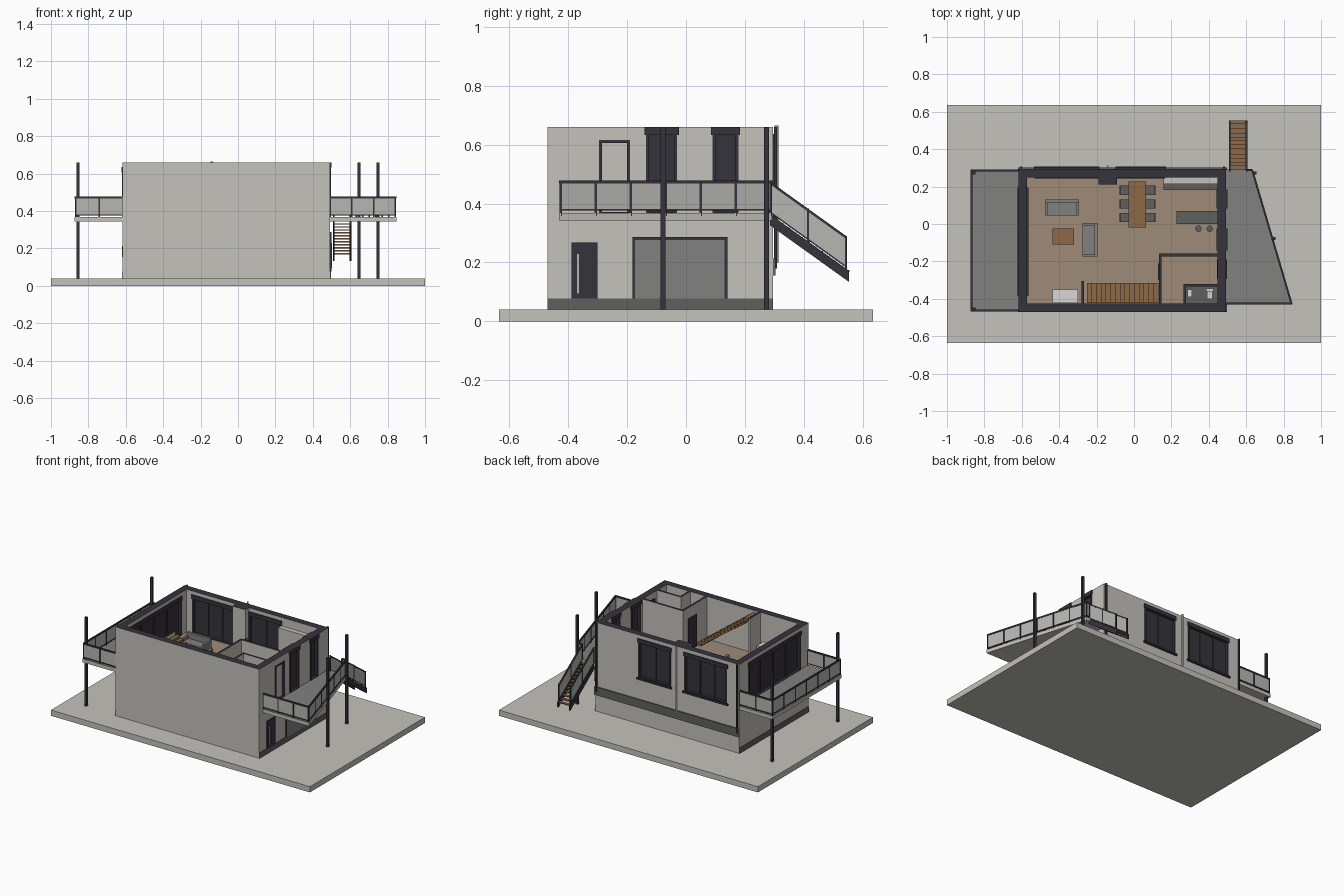
import bpy, math
from mathutils import Vector

cube = bpy.data.objects.get("Cube")
if cube:
    bpy.data.objects.remove(cube)


def material(name, r, g, b):
    m = bpy.data.materials.new(name)
    m.use_nodes = True
    m.diffuse_color = (r, g, b, 1)
    m.node_tree.nodes["Principled BSDF"].inputs["Base Color"].default_value = (r, g, b, 1)
    return m


CONCRETE = material("light concrete", .55, .54, .50)
DARK = material("charcoal", .036, .033, .043)
GREY = material("mid grey", .22, .22, .215)
SLATE = material("slate grey", .115, .115, .112)
WOOD = material("brown wood", .27, .14, .062)
FLOOR = material("tan floor", .34, .26, .19)
PANEL = material("railing glass", .47, .47, .44)
WHITE = material("white", .68, .69, .68)

HEX = [(0, 3, 2, 1), (4, 5, 6, 7), (0, 1, 5, 4), (1, 2, 6, 5), (2, 3, 7, 6), (3, 0, 4, 7)]


def add(name, hexes, mat, top=None, top_z=None):
    """One object from eight-cornered solids; faces at top_z take the top material."""
    verts, faces = [], []
    for h in hexes:
        faces += [tuple(i + len(verts) for i in f) for f in HEX]
        verts += h
    me = bpy.data.meshes.new(name)
    me.from_pydata(verts, [], faces)
    me.materials.append(mat)
    if top:
        me.materials.append(top)
        for p in me.polygons:
            if p.normal.z > .9 and abs(p.center.z - top_z) < .002:
                p.material_index = 1
    ob = bpy.data.objects.new(name, me)
    bpy.context.scene.collection.objects.link(ob)
    return ob


def box(x0, x1, y0, y1, z0, z1):
    return [(x, y, z) for z in (z0, z1) for x, y in ((x0, y0), (x1, y0), (x1, y1), (x0, y1))]


def beam(p, q, t, lo, hi):
    """Upright slab from p to q, t thick, spanning lo..hi above the path."""
    p, q = Vector(p), Vector(q)
    d = q - p
    s = Vector((d.y, -d.x, 0)).normalized() * t / 2
    base = [p + s, q + s, q - s, p - s]
    return [tuple(v + Vector((0, 0, h))) for h in (lo, hi) for v in base]


def post(x, y, z0, z1, r=.007):
    return box(x - r, x + r, y - r, y + r, z0, z1)


def cyl(name, x, y, z0, z1, r, mat):
    bpy.ops.mesh.primitive_cylinder_add(vertices=16, radius=r, depth=z1 - z0, location=(x, y, (z0 + z1) / 2))
    ob = bpy.context.object
    ob.name = name
    ob.data.materials.append(mat)
    bpy.ops.object.shade_smooth_by_angle()


def railing(name, p, q, panels, h=.11):
    p, q = Vector(p), Vector(q)
    bars = [beam(p, q, .010, h - .010, h), beam(p, q, .008, .008, .014)]
    for i in range(panels + 1):
        v = p.lerp(q, i / panels)
        bars.append(post(v.x, v.y, v.z - .01, v.z + h, .004))
    add(name + "_frame", bars, DARK)
    add(name + "_glass", [beam(p, q, .004, .014, h - .010)], PANEL)


X0, X1, Y0, Y1 = -.617, .493, -.47, .295   # building footprint
FL, TOP, T = .362, .66, .046               # upper floor, wall top, wall thickness


def wall(name, axis, c0, c1, a, b, openings):
    """Upper wall along an axis with window frames and glass set in its openings."""
    def piece(u0, u1, z0, z1, k0=c0, k1=c1):
        return box(u0, u1, k0, k1, z0, z1) if axis == "x" else box(k0, k1, u0, u1, z0, z1)
    solid, frame, glass, u = [], [], [], a
    mid = (c0 + c1) / 2
    for o0, o1, z0, z1, panes, glazed in openings:
        solid.append(piece(u, o0, FL - .02, TOP))
        solid.append(piece(o0, o1, FL - .02, z0))
        if z1 < TOP - .001:
            solid.append(piece(o0, o1, z1, TOP))
        k0, k1, w = c0 - .004, c1 + .004, .010
        frame += [piece(o0, o0 + w, z0, z1, k0, k1), piece(o1 - w, o1, z0, z1, k0, k1),
                  piece(o0, o1, z1 - w, z1, k0, k1), piece(o0, o1, z0, z0 + .006, k0, k1)]
        for i in range(1, panes):
            m = o0 + (o1 - o0) * i / panes
            frame.append(piece(m - .005, m + .005, z0, z1, mid - .014, mid + .014))
        glass.append((glazed, piece(o0, o1, z0, z1, mid - .008, mid + .008)))
        if glazed:   # blind box over the glass
            frame.append(piece(o0 - .006, o1 + .006, z1 - .028, z1, c0 - .007, c1 + .007))
        u = o1
    solid.append(piece(u, b, FL - .02, TOP))
    add(name, solid, CONCRETE, DARK, TOP)
    if frame:
        add(name + "_frames", frame, DARK)
    for glazed, g in glass:
        add(name + ("_glass" if glazed else "_door_leaf"), [g], DARK if glazed else CONCRETE)


# Ground slab, lower storey and upper walls
add("ground_slab", [box(-1, 1, -.635, .635, 0, .04)], CONCRETE)
add("lower_storey", [box(X0, X1, Y0, Y1, .04, FL - .02)], CONCRETE)
add("upper_floor", [box(X0 + .01, X1 - .01, Y0 + .01, Y1 - .01, FL - .02, FL)], FLOOR)
wall("front_wall", "x", Y0, Y0 + T, X0, X1, [])
wall("back_wall", "x", Y1 - T, Y1, X0, X1,
     [(-.525, -.195, .365, .635, 3, True), (-.09, .16, .365, .635, 2, True)])
wall("deck_side_wall", "y", X0, X0 + T, Y0 + T, Y1 - T, [(-.38, .19, .365, .635, 4, True)])
wall("stair_side_wall", "y", X1 - T, X1, Y0 + T, Y1 - T,
     [(-.295, -.19, .365, .615, 1, False), (-.135, -.03, .365, TOP, 1, True), (.09, .178, .365, TOP, 1, True)])
add("wall_column", [box(-.19, -.09, .21, Y1 - T, FL, TOP)], CONCRETE, DARK, TOP)

# Plinth strips, back band and window sills
add("plinths", [box(X0 - .004, X0, Y0, Y1, .04, .077), box(X1, X1 + .004, Y0, Y1, .04, .077)], SLATE)
add("back_band", [box(X0 - .004, X1 + .004, Y1, Y1 + .008, .155, .213)], SLATE)
add("back_sills", [box(a, b, Y1, Y1 + .012, .352, .364) for a, b in ((-.535, -.185), (-.1, .17))], DARK)

# Ground floor doors on the stair side
add("entry_door", [box(X1, X1 + .007, -.388, -.30, .077, .268)], DARK)
add("entry_door_light", [box(X1, X1 + .009, -.370, -.363, .095, .228)], PANEL)
add("garage_frame", [box(X1, X1 + .006, -.182, .14, .077, .287)], DARK)
add("garage_door", [box(X1, X1 + .008, -.173, .131, .077, .277)], GREY)

# Rain pipes
cyl("back_downpipe", -.14, Y1 + .012, .20, TOP + .005, .006, CONCRETE)
add("corner_pipes", [post(x, Y1 + .008, .18, TOP, .005) for x in (X0 + .012, X1 - .012)], DARK)


# Decks
def deck(name, corners):
    add(name, [[(x, y, z) for z in (.343, .368) for x, y in corners]], CONCRETE, GREY, .368)


DZ = .368
tip, far = (.842, -.425, DZ), (.632, .288, DZ)
deck("square_deck", [(-.873, Y0 + .003), (X0, Y0 + .003), (X0, Y1 - .003), (-.873, Y1 - .003)])
deck("angled_deck", [(X1, -.43), (.848, -.43), (.635, .292), (X1, .292)])
railing("square_deck_front_rail", (X0, Y0 + .008, DZ), (-.868, Y0 + .008, DZ), 2)
railing("square_deck_side_rail", (-.868, Y0 + .008, DZ), (-.868, Y1 - .008, DZ), 6)
railing("square_deck_back_rail", (-.868, Y1 - .008, DZ), (X0, Y1 - .008, DZ), 2)
railing("angled_deck_front_rail", (X1, -.425, DZ), tip, 3)
railing("angled_deck_side_rail", tip, far, 6)
railing("angled_deck_end_rail", far, (.607, .288, DZ), 1)
add("deck_columns", [post(x, y, .04, TOP, .008) for x, y in
                     ((-.855, -.455), (-.855, .272), (.648, .273), (.748, -.078))], DARK)

# Outside stair
stair_top, stair_end = Vector((0, .285, .36)), Vector((0, .553, .168))
for side, x in (("inner", .512), ("outer", .602)):
    off = Vector((x, 0, 0))
    add(side + "_stringer", [beam(stair_top + off, stair_end + off, .010, -.034, .004)], DARK)
    railing(side + "_stair_rail", stair_top + off, Vector((x, .543, .175)), 2, .115)
treads = []
for i in range(12):
    v = stair_top.lerp(stair_end, (i + .6) / 12)
    treads.append(box(.515, .599, v.y - .010, v.y + .010, v.z - .007, v.z))
add("outside_treads", treads, WOOD)

# Inside stair climbing beside the front wall
steps, n = [], 15
for i in range(n):
    x = .13 - .38 * i / n
    z = FL + .285 * (i + 1) / n
    steps.append(box(x - .38 / n, x, -.422, -.315, z - .02, z))
add("inside_stair", steps, WOOD)
add("stair_side", [beam((.13, -.318, FL), (-.25, -.318, .63), .006, -.01, .0)], WOOD)
add("stair_end_wall", [box(-.28, -.268, -.424, -.305, FL, TOP)], CONCRETE, DARK, TOP)
add("storage_box", [box(-.435, -.30, -.422, -.35, FL, .46)], WHITE)

# Partition walls and bathroom
add("partitions", [box(.133, .148, -.424, -.158, FL, TOP), box(.148, .447, -.173, -.158, FL, TOP),
                   box(.264, .277, -.424, -.32, FL, TOP), box(.277, .447, -.333, -.32, FL, TOP)],
    CONCRETE, DARK, TOP)
add("partition_door", [box(.127, .133, -.30, -.21, FL, .585)], DARK)
add("bath_floor", [box(.277, .447, -.424, -.333, FL, FL + .005)], SLATE)
add("washbasin", [box(.285, .31, -.39, -.35, FL, .43)], WHITE)
add("toilet", [box(.39, .42, -.40, -.355, FL, .41), box(.385, .425, -.36, -.345, FL, .44)], WHITE)

# Sofas
add("long_sofa", [box(-.475, -.295, .045, .13, FL, .40), box(-.475, -.295, .112, .13, .40, .44),
                  box(-.475, -.46, .045, .112, .40, .42), box(-.31, -.295, .045, .112, .40, .42)], GREY)
add("side_sofa", [box(-.275, -.195, -.175, .005, FL, .40), box(-.213, -.195, -.175, .005, .40, .44),
                  box(-.275, -.213, -.175, -.16, .40, .42), box(-.275, -.213, -.01, .005, .40, .42)], GREY)


# Tables and chairs
def table(name, x0, x1, y0, y1, h):
    legs = [post(x, y, FL, h - .01, .005) for x in (x0 + .01, x1 - .01) for y in (y0 + .01, y1 - .01)]
    add(name, [box(x0, x1, y0, y1, h - .012, h)] + legs, WOOD)


table("coffee_table", -.435, -.32, -.11, -.025, .40)
table("dining_table", -.03, .065, -.02, .227, .445)
for y in (.035, .107, .18):
    for s, x in ((-1, -.053), (1, .09)):
        seat = box(x - .025, x + .025, y - .025, y + .025, .40, .41)
        edge = x + s * .022
        back = box(edge - .003, edge + .003, y - .025, y + .025, .41, .47)
        legs = [post(x + i, y + j, FL, .40, .003) for i in (-.02, .02) for j in (-.02, .02)]
        add("dining_chair", [seat, back] + legs, SLATE)

# Kitchen
add("wall_cabinets", [box(.158, .447, .215, Y1 - T, FL, .60)], CONCRETE)
add("kitchen_counter", [box(.158, .447, .183, .215, FL, .445)], SLATE)
add("kitchen_island", [box(.228, .447, 0, .07, FL, .45)], SLATE)
for x in (.345, .405):
    cyl("stool_seat", x, -.025, .415, .425, .017, SLATE)
    cyl("stool_leg", x, -.025, FL, .415, .004, DARK)
